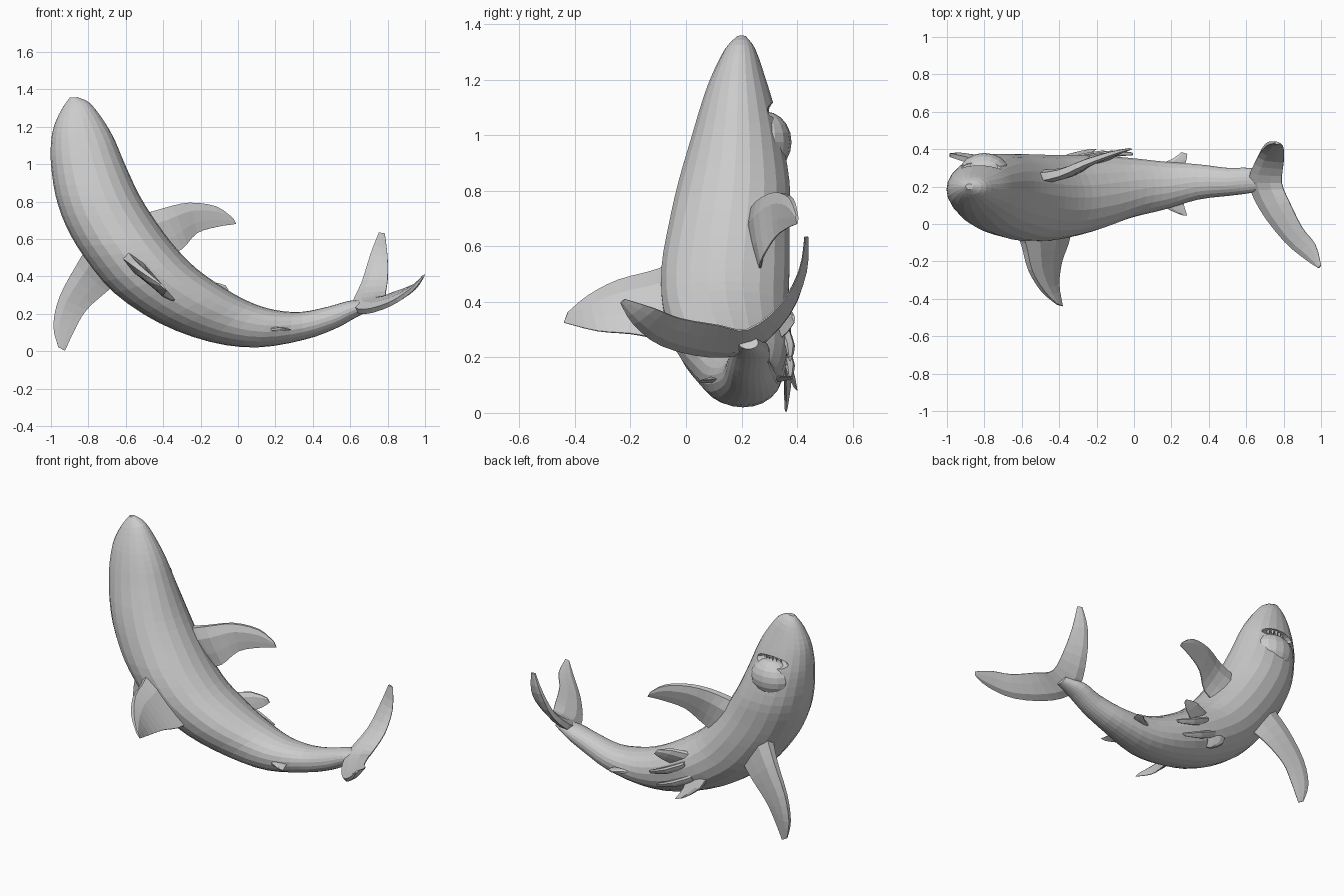
import bpy, bmesh, math
from mathutils import Vector

grey = bpy.data.materials.new("shark grey")
grey.diffuse_color = (0.6, 0.6, 0.6, 1)


def spline(rows, steps):
    """Catmull-Rom resampling of rows of numbers."""
    out = []
    for i in range(len(rows) - 1):
        a, b, c, d = (rows[max(0, min(len(rows) - 1, i + k))] for k in (-1, 0, 1, 2))
        for s in range(steps):
            t = s / steps
            out.append([0.5 * (2 * q + (r - p) * t + (2 * p - 5 * q + 4 * r - u) * t * t
                               + (3 * q - p - 3 * r + u) * t ** 3)
                        for p, q, r, u in zip(a, b, c, d)])
    return out + [list(rows[-1])]


def finish(name, bm):
    bmesh.ops.recalc_face_normals(bm, faces=bm.faces)
    mesh = bpy.data.meshes.new(name)
    bm.to_mesh(mesh)
    bm.free()
    mesh.materials.append(grey)
    obj = bpy.data.objects.new(name, mesh)
    bpy.context.collection.objects.link(obj)
    return obj


def loft(name, rings):
    bm = bmesh.new()
    vs = [[bm.verts.new(p) for p in ring] for ring in rings]
    n = len(vs[0])
    for a, b in zip(vs, vs[1:]):
        for i in range(n):
            j = (i + 1) % n
            bm.faces.new((a[i], a[j], b[j], b[i]))
    bm.faces.new(vs[0])
    bm.faces.new(vs[-1])
    return finish(name, bm)


def fin(name, rows, steps=3):
    """Rows: leading point xyz, trailing point xyz, thickness."""
    rows = spline(rows, steps)
    lead = [Vector(r[0:3]) for r in rows]
    trail = [Vector(r[3:6]) for r in rows]
    mid = [(a + b) / 2 for a, b in zip(lead, trail)]
    rings = []
    for i, r in enumerate(rows):
        span = mid[min(i + 1, len(mid) - 1)] - mid[max(i - 1, 0)]
        chord = trail[i] - lead[i]
        n = chord.cross(span).normalized() * max(r[6], 0.008) / 2
        pts = [(0, 0), (0.1, 0.6), (0.35, 1), (0.7, 0.6), (1, 0.1),
               (1, -0.1), (0.7, -0.6), (0.35, -1), (0.1, -0.6)]
        rings.append([lead[i] + chord * u + n * h for u, h in pts[1:]])
    return loft(name, rings)


def ellipsoid(name, loc, radii, seg=16):
    bm = bmesh.new()
    bmesh.ops.create_uvsphere(bm, u_segments=seg, v_segments=10, radius=1)
    for v in bm.verts:
        v.co = Vector([c * r + l for c, r, l in zip(v.co, radii, loc)])
    return finish(name, bm)


# Body: outer edge xz, inner edge xz, back y, belly y
body_rows = [
    (-0.90, 1.355, -0.86, 1.358, 0.185, 0.215),
    (-0.945, 1.29, -0.79, 1.325, 0.14, 0.25),
    (-0.985, 1.20, -0.71, 1.22, 0.09, 0.285),
    (-1.0, 1.11, -0.655, 1.12, 0.055, 0.315),
    (-1.0, 1.00, -0.605, 1.00, 0.02, 0.345),
    (-0.975, 0.83, -0.525, 0.83, -0.03, 0.375),
    (-0.92, 0.67, -0.43, 0.68, -0.065, 0.375),
    (-0.82, 0.50, -0.33, 0.55, -0.09, 0.375),
    (-0.66, 0.31, -0.22, 0.44, -0.085, 0.37),
    (-0.42, 0.15, -0.07, 0.335, -0.04, 0.37),
    (-0.15, 0.05, 0.07, 0.26, 0.03, 0.355),
    (0.10, 0.02, 0.20, 0.22, 0.075, 0.335),
    (0.35, 0.06, 0.34, 0.21, 0.13, 0.32),
    (0.52, 0.12, 0.49, 0.24, 0.15, 0.30),
    (0.64, 0.185, 0.60, 0.27, 0.165, 0.30),
    (0.74, 0.23, 0.72, 0.275, 0.19, 0.26)]
SIDES = 22
rings = []
for ox, oz, ix, iz, yd, yb in spline(body_rows, 3):
    ring = []
    for k in range(SIDES):
        a = math.tau * k / SIDES
        c, s = math.cos(a), math.sin(a)
        c = math.copysign(abs(c) ** 0.92, c)
        ring.append(((ox + ix) / 2 + c * (ix - ox) / 2, (yd + yb) / 2 + s * (yb - yd) / 2,
                     (oz + iz) / 2 + c * (iz - oz) / 2))
    rings.append(ring)
body = loft("body", rings)

# Open mouth cut into the underside of the head
cutter = ellipsoid("mouth_cutter", (-0.815, 0.33, 1.085), (0.12, 0.085, 0.035))
mod = body.modifiers.new("mouth", "BOOLEAN")
mod.operation = "DIFFERENCE"
mod.object = cutter
bpy.context.view_layer.objects.active = body
bpy.ops.object.modifier_apply(modifier="mouth")
bpy.data.objects.remove(cutter)

# Lower jaw and upper teeth
ellipsoid("lower_jaw", (-0.80, 0.285, 0.975), (0.13, 0.095, 0.11))
bm = bmesh.new()
for k in range(7):
    u = (k - 3) / 3
    made = bmesh.ops.create_cone(bm, cap_ends=True, segments=4, radius1=0.012, radius2=0, depth=0.035)
    for v in made["verts"]:
        v.co = Vector((v.co.x - 0.815 + 0.075 * u, v.co.y + 0.295 - 0.03 * u * u,
                       1.10 - v.co.z - 0.015 * u * u))
finish("upper_teeth", bm)

# Tail fin, from the lower lobe tip to the upper lobe tip
fin("tail_fin", [
    (0.75, 0.435, 0.635, 0.785, 0.43, 0.63, 0.015),
    (0.70, 0.43, 0.52, 0.80, 0.405, 0.50, 0.03),
    (0.65, 0.37, 0.36, 0.80, 0.33, 0.38, 0.045),
    (0.60, 0.24, 0.235, 0.79, 0.22, 0.30, 0.06),
    (0.66, 0.08, 0.20, 0.83, 0.12, 0.315, 0.05),
    (0.80, -0.10, 0.24, 0.90, -0.02, 0.34, 0.04),
    (0.92, -0.20, 0.32, 0.97, -0.11, 0.375, 0.03),
    (0.985, -0.237, 0.395, 1.0, -0.22, 0.41, 0.012)])

# Back fins
fin("dorsal_fin", [
    (-0.68, 0.0, 0.58, -0.33, 0.0, 0.28, 0.09),
    (-0.62, -0.10, 0.53, -0.35, -0.10, 0.27, 0.07),
    (-0.575, -0.25, 0.49, -0.385, -0.20, 0.285, 0.05),
    (-0.50, -0.36, 0.43, -0.40, -0.32, 0.295, 0.035),
    (-0.42, -0.425, 0.365, -0.38, -0.44, 0.325, 0.012)])
fin("second_dorsal_fin", [
    (0.10, 0.12, 0.12, 0.26, 0.14, 0.125, 0.03),
    (0.18, 0.075, 0.115, 0.27, 0.09, 0.12, 0.02),
    (0.25, 0.05, 0.11, 0.285, 0.045, 0.115, 0.01)], 2)

# Side fins
fin("right_pectoral_fin", [
    (-0.58, 0.24, 0.74, -0.40, 0.27, 0.50, 0.08),
    (-0.42, 0.27, 0.785, -0.30, 0.27, 0.545, 0.06),
    (-0.27, 0.33, 0.81, -0.22, 0.32, 0.63, 0.045),
    (-0.12, 0.38, 0.785, -0.11, 0.365, 0.665, 0.03),
    (-0.03, 0.40, 0.715, -0.01, 0.40, 0.68, 0.012)])
fin("left_pectoral_fin", [
    (-0.80, 0.28, 0.62, -0.60, 0.30, 0.40, 0.08),
    (-0.88, 0.33, 0.48, -0.70, 0.34, 0.32, 0.055),
    (-0.97, 0.36, 0.30, -0.81, 0.36, 0.22, 0.04),
    (-1.0, 0.37, 0.14, -0.87, 0.36, 0.12, 0.03),
    (-0.965, 0.36, 0.025, -0.925, 0.36, 0.002, 0.012)])

# Small belly fins
fin("right_pelvic_fin", [
    (-0.31, 0.31, 0.36, -0.16, 0.33, 0.26, 0.04),
    (-0.17, 0.365, 0.38, -0.09, 0.365, 0.29, 0.03),
    (-0.07, 0.385, 0.355, -0.05, 0.39, 0.325, 0.012)], 2)
fin("left_pelvic_fin", [
    (-0.42, 0.31, 0.29, -0.25, 0.34, 0.22, 0.04),
    (-0.37, 0.365, 0.18, -0.24, 0.37, 0.15, 0.03),
    (-0.26, 0.39, 0.10, -0.20, 0.40, 0.08, 0.012)], 2)
for side, dx, dz in (("right", 0.025, 0.035), ("left", -0.025, -0.035)):
    fin(side + "_clasper", [
        (-0.26 + dx, 0.355, 0.28 + dz, -0.28 + dx, 0.355, 0.24 + dz, 0.035),
        (-0.14 + dx, 0.375, 0.22 + dz, -0.16 + dx, 0.375, 0.18 + dz, 0.035),
        (-0.03 + dx, 0.375, 0.17 + dz, -0.04 + dx, 0.375, 0.15 + dz, 0.015)], 2)
fin("anal_fin", [
    (0.10, 0.31, 0.12, 0.26, 0.30, 0.125, 0.03),
    (0.20, 0.35, 0.12, 0.28, 0.34, 0.13, 0.02),
    (0.25, 0.385, 0.125, 0.285, 0.375, 0.13, 0.01)], 2)
